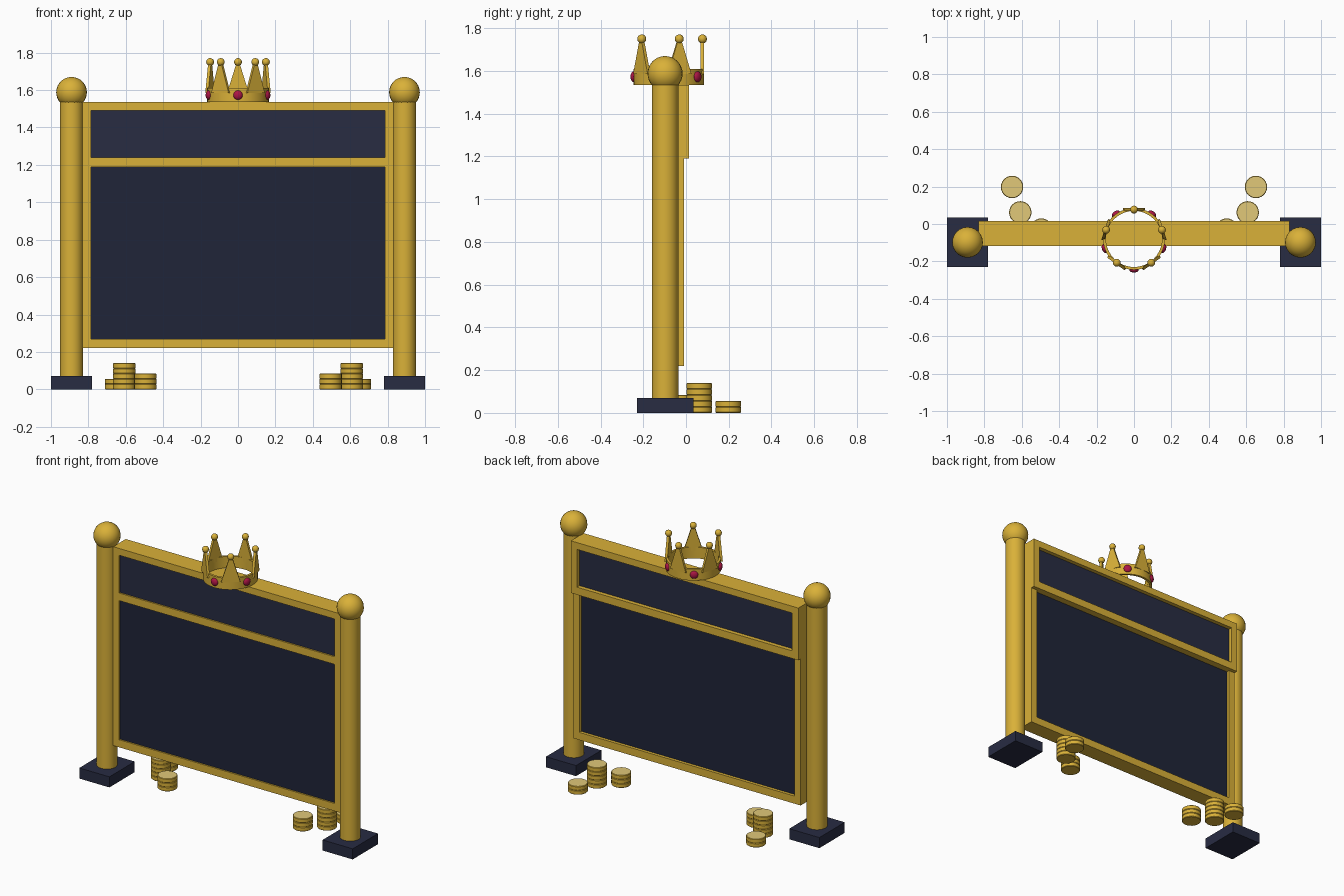
import bpy, bmesh
from math import radians, cos, sin, pi
from mathutils import Vector, Matrix

if "Cube" in bpy.data.objects:
    bpy.data.objects.remove(bpy.data.objects["Cube"])


def material(name, r, g, b):
    m = bpy.data.materials.new(name)
    m.diffuse_color = (r, g, b, 1)
    m.use_nodes = True
    m.node_tree.nodes["Principled BSDF"].inputs["Base Color"].default_value = m.diffuse_color
    return m


GOLD = material("gold", 0.70, 0.44, 0.04)
PALE = material("pale_gold", 0.75, 0.58, 0.19)
NAVY = material("navy", 0.021, 0.025, 0.055)
DARK = material("dark_navy", 0.014, 0.018, 0.040)
RUBY = material("ruby", 0.42, 0.008, 0.06)


def finish(bm, name, *mats, smooth=False):
    bmesh.ops.recalc_face_normals(bm, faces=bm.faces)
    me = bpy.data.meshes.new(name)
    bm.to_mesh(me)
    bm.free()
    for m in mats:
        me.materials.append(m)
    ob = bpy.data.objects.new(name, me)
    bpy.context.collection.objects.link(ob)
    if smooth:
        bpy.ops.object.select_all(action='DESELECT')
        ob.select_set(True)
        bpy.context.view_layer.objects.active = ob
        bpy.ops.object.shade_smooth_by_angle(angle=radians(35))
    return ob


def box(name, lo, hi, mat):
    lo, hi = Vector(lo), Vector(hi)
    bm = bmesh.new()
    bmesh.ops.create_cube(bm, size=1, matrix=Matrix.Translation((lo + hi) / 2)
                          @ Matrix.Diagonal((*(hi - lo), 1)))
    return finish(bm, name, mat)


def extrude(bm, faces, vec):
    res = bmesh.ops.extrude_face_region(bm, geom=faces, use_keep_orig=True)
    moved = [g for g in res['geom'] if isinstance(g, bmesh.types.BMVert)]
    bmesh.ops.translate(bm, verts=moved, vec=vec)


def band(name, outer, inner, vec, mat, closed=True, smooth=False):
    """Strip between two matching outlines, given thickness along vec."""
    bm = bmesh.new()
    a = [bm.verts.new(p) for p in outer]
    b = [bm.verts.new(p) for p in inner]
    n = len(a)
    faces = [bm.faces.new((a[i], a[(i + 1) % n], b[(i + 1) % n], b[i]))
             for i in range(n if closed else n - 1)]
    extrude(bm, faces, vec)
    return finish(bm, name, mat, smooth=smooth)


def cylinder(name, r, x, y, z0, z1, mat):
    bm = bmesh.new()
    bmesh.ops.create_cone(bm, cap_ends=True, segments=32, radius1=r, radius2=r,
                          depth=z1 - z0, matrix=Matrix.Translation((x, y, (z0 + z1) / 2)))
    return finish(bm, name, mat, smooth=True)


def ball(name, r, loc, mat, seg=24, rings=16, rot=Matrix(), scale=(1, 1, 1)):
    bm = bmesh.new()
    bmesh.ops.create_uvsphere(bm, u_segments=seg, v_segments=rings, radius=r,
                              matrix=Matrix.Translation(loc) @ rot @ Matrix.Diagonal((*scale, 1)))
    return finish(bm, name, mat, smooth=True)


def coin(name, x, y, z, r=0.06, h=0.028):
    bm = bmesh.new()
    bmesh.ops.create_cone(bm, cap_ends=True, segments=24, radius1=r, radius2=r,
                          depth=h, matrix=Matrix.Translation((x, y, z + h / 2)))
    rims = [e for e in bm.edges if abs(e.verts[0].co.z - e.verts[1].co.z) < 1e-5]
    bmesh.ops.bevel(bm, geom=rims, offset=0.003, segments=1, affect='EDGES')
    bm.normal_update()
    for f in bm.faces:
        f.material_index = int(f.normal.z > 0.9)   # pale top face
    return finish(bm, name, GOLD, PALE, smooth=True)


# Posts with feet and ball finials, and coin stacks, on both sides
for s, side in ((-1, "left"), (1, "right")):
    box(f"{side}_foot", (s * 0.89 - 0.11, -0.23, 0), (s * 0.89 + 0.11, 0.035, 0.07), NAVY)
    cylinder(f"{side}_post", 0.062, s * 0.89, -0.098, 0.03, 1.54, GOLD)
    ball(f"{side}_finial", 0.082, (s * 0.89, -0.098, 1.588), GOLD)
    for k, (x, y, count) in enumerate(((0.495, -0.03, 3), (0.608, 0.062, 5), (0.652, 0.198, 2))):
        for i in range(count):
            coin(f"{side}_coin_{k}_{i}", s * x, y, i * 0.028)


def rect(w, z0, z1, y):
    return [(-w, y, z1), (-w, y, z0), (w, y, z0), (w, y, z1)]


# Header frame, lower frame (open at the top) and the two recessed panels
FRONT = -0.117
band("header_frame", rect(0.832, 1.19, 1.535, FRONT), rect(0.787, 1.24, 1.49, FRONT),
     (0, 0.132, 0), GOLD)
band("board_frame", rect(0.832, 0.22, 1.19, FRONT), rect(0.787, 0.27, 1.19, FRONT),
     (0, 0.107, 0), GOLD, closed=False)
box("header_panel", (-0.80, -0.107, 1.23), (0.80, -0.012, 1.50), NAVY)
box("board_panel", (-0.80, -0.107, 0.26), (0.80, -0.03, 1.20), DARK)

# Crown: open band, flat spikes with bead tips, gems between them
CY, R = -0.08, 0.165


def circle(r, z, n=40):
    return [(r * cos(2 * pi * i / n), CY + r * sin(2 * pi * i / n), z) for i in range(n)]


band("crown_band", circle(R, 1.535), circle(R - 0.015, 1.535), (0, 0, 0.075), GOLD, smooth=True)
for k in range(5):
    a = pi / 2 + k * 2 * pi / 5
    out, tan = Vector((cos(a), sin(a), 0)), Vector((-sin(a), cos(a), 0))
    c = Vector((0, CY, 0)) + out * (R - 0.008)
    bm = bmesh.new()
    outline = ((-0.058, 1.585), (0.058, 1.585), (0.008, 1.745), (-0.008, 1.745))
    face = bm.faces.new([bm.verts.new(c - out * 0.008 + tan * u + Vector((0, 0, z)))
                         for u, z in outline])
    extrude(bm, [face], out * 0.016)
    finish(bm, f"crown_spike_{k}", GOLD)
    ball(f"crown_bead_{k}", 0.021, c + Vector((0, 0, 1.75)), GOLD, 16, 10)
    g = a + pi
    ball(f"crown_gem_{k}", 0.025, (R * cos(g), CY + R * sin(g), 1.573), RUBY, 16, 10,
         Matrix.Rotation(g, 4, 'Z'), (0.6, 1, 1))
